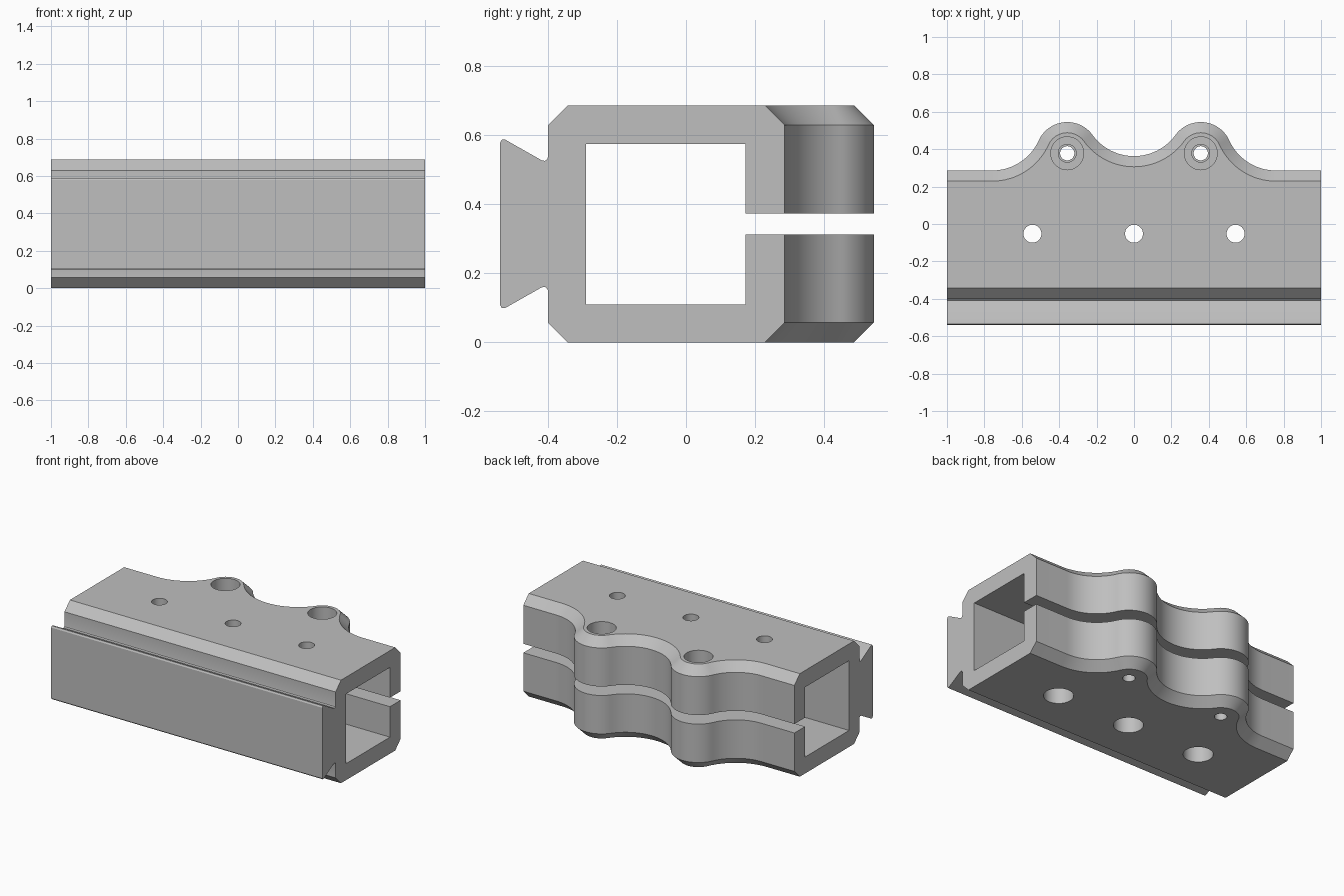
import bpy, bmesh, math
from mathutils import Vector

if "Cube" in bpy.data.objects:
    bpy.data.objects.remove(bpy.data.objects["Cube"], do_unlink=True)

HEIGHT = 0.687
CHAMFER = 0.057
BOSS_X, BOSS_Y, BOSS_R = 0.357, 0.378, 0.167
FILLET = 0.274
BACK, FRONT = 0.286, -0.4

grey = bpy.data.materials.new("light grey metal")
grey.use_nodes = True
grey.diffuse_color = (0.52, 0.52, 0.52, 1)
grey.node_tree.nodes["Principled BSDF"].inputs["Base Color"].default_value = grey.diffuse_color


def loft(name, rings):
    """Closed solid through matching rings of points."""
    bm = bmesh.new()
    loops = [[bm.verts.new(p) for p in ring] for ring in rings]
    n = len(loops[0])
    for a, b in zip(loops, loops[1:]):
        for i in range(n):
            j = (i + 1) % n
            bm.faces.new((a[i], a[j], b[j], b[i]))
    bm.faces.new(loops[0])
    bm.faces.new(loops[-1])
    bmesh.ops.recalc_face_normals(bm, faces=bm.faces)
    mesh = bpy.data.meshes.new(name)
    bm.to_mesh(mesh)
    bm.free()
    obj = bpy.data.objects.new(name, mesh)
    mesh.materials.append(grey)
    bpy.context.collection.objects.link(obj)
    return obj


def extrude_x(name, profile, half):
    return loft(name, [[(x, y, z) for y, z in profile] for x in (-half, half)])


def cylinder(name, x, y, r, z0, z1, sides=48):
    turn = [2 * math.pi * i / sides for i in range(sides)]
    return loft(name, [[(x + r * math.cos(t), y + r * math.sin(t), z) for t in turn]
                       for z in (z0, z1)])


def combine(target, tool, operation):
    mod = target.modifiers.new(operation, "BOOLEAN")
    mod.operation, mod.object, mod.solver = operation, tool, "EXACT"
    bpy.context.view_layer.objects.active = target
    bpy.ops.object.modifier_apply(modifier=mod.name)
    bpy.data.objects.remove(tool, do_unlink=True)


def arc(centre, r, start, end, steps):
    return [centre + r * Vector((math.cos(t), math.sin(t)))
            for t in (start + (end - start) * i / steps for i in range(steps + 1))]


def outline(inset):
    """Plan outline: straight back edge blending over two round bosses."""
    boss = Vector((BOSS_X, BOSS_Y))
    reach = BOSS_R + FILLET
    inner = Vector((0, BOSS_Y + math.sqrt(reach ** 2 - BOSS_X ** 2)))
    rise = BACK + FILLET - BOSS_Y
    outer = Vector((BOSS_X + math.sqrt(reach ** 2 - rise ** 2), BACK + FILLET))
    angle = lambda a, b: math.atan2(b.y - a.y, b.x - a.x)
    down = -math.pi / 2
    half = arc(inner, FILLET + inset, down, angle(inner, boss), 14)
    half += arc(boss, BOSS_R - inset, angle(boss, inner), angle(boss, outer), 32)[1:]
    half += arc(outer, FILLET + inset, angle(outer, boss) , down + 0.0
                if angle(outer, boss) > -math.pi else down, 16)[1:]
    half.append(Vector((1, BACK - inset)))
    back = [(-p.x, p.y) for p in reversed(half[1:])] + [(p.x, p.y) for p in half]
    return back + [(1, FRONT + inset), (-1, FRONT + inset)]


# Chamfered clamp body
levels = ((0, CHAMFER), (CHAMFER, 0), (HEIGHT - CHAMFER, 0), (HEIGHT, CHAMFER))
body = loft("clamp_body", [[(x, y, z) for x, y in outline(inset)] for z, inset in levels])

# Dovetail rail along the front, mirrored about mid height
upper = [(-0.36, 0.54), (-0.4, 0.54), (-0.402, 0.532), (-0.409, 0.526), (-0.419, 0.528),
         (-0.525, 0.588), (-0.534, 0.588), (-0.54, 0.578)]
rail = extrude_x("dovetail_rail", upper + [(y, HEIGHT - z) for y, z in reversed(upper)], 1)
combine(body, rail, "UNION")

# Square channel with the clamping slot open to the back
channel = [(-0.29, 0.11), (0.173, 0.11), (0.173, 0.313), (1, 0.313),
           (1, 0.373), (0.173, 0.373), (0.173, 0.575), (-0.29, 0.575)]
combine(body, extrude_x("channel_cutter", channel, 1.2), "DIFFERENCE")

# Mounting holes, with wide access holes below
for x in (-0.543, 0, 0.543):
    combine(body, cylinder("mount_cutter", x, -0.052, 0.048, 0.4, 1), "DIFFERENCE")
    combine(body, cylinder("access_cutter", x, -0.052, 0.09, -0.2, 0.3), "DIFFERENCE")

# Clamp screw holes: tapped below, clearance above, counterbored at the top
for x in (-BOSS_X, BOSS_X):
    for r, z0, z1 in ((0.038, -0.2, 0.34), (0.048, 0.34, 0.6), (0.088, 0.49, 1)):
        combine(body, cylinder("screw_cutter", x, BOSS_Y, r, z0, z1), "DIFFERENCE")

bpy.ops.object.select_all(action="DESELECT")
body.select_set(True)
bpy.context.view_layer.objects.active = body
bpy.ops.object.shade_smooth_by_angle(angle=math.radians(30))
